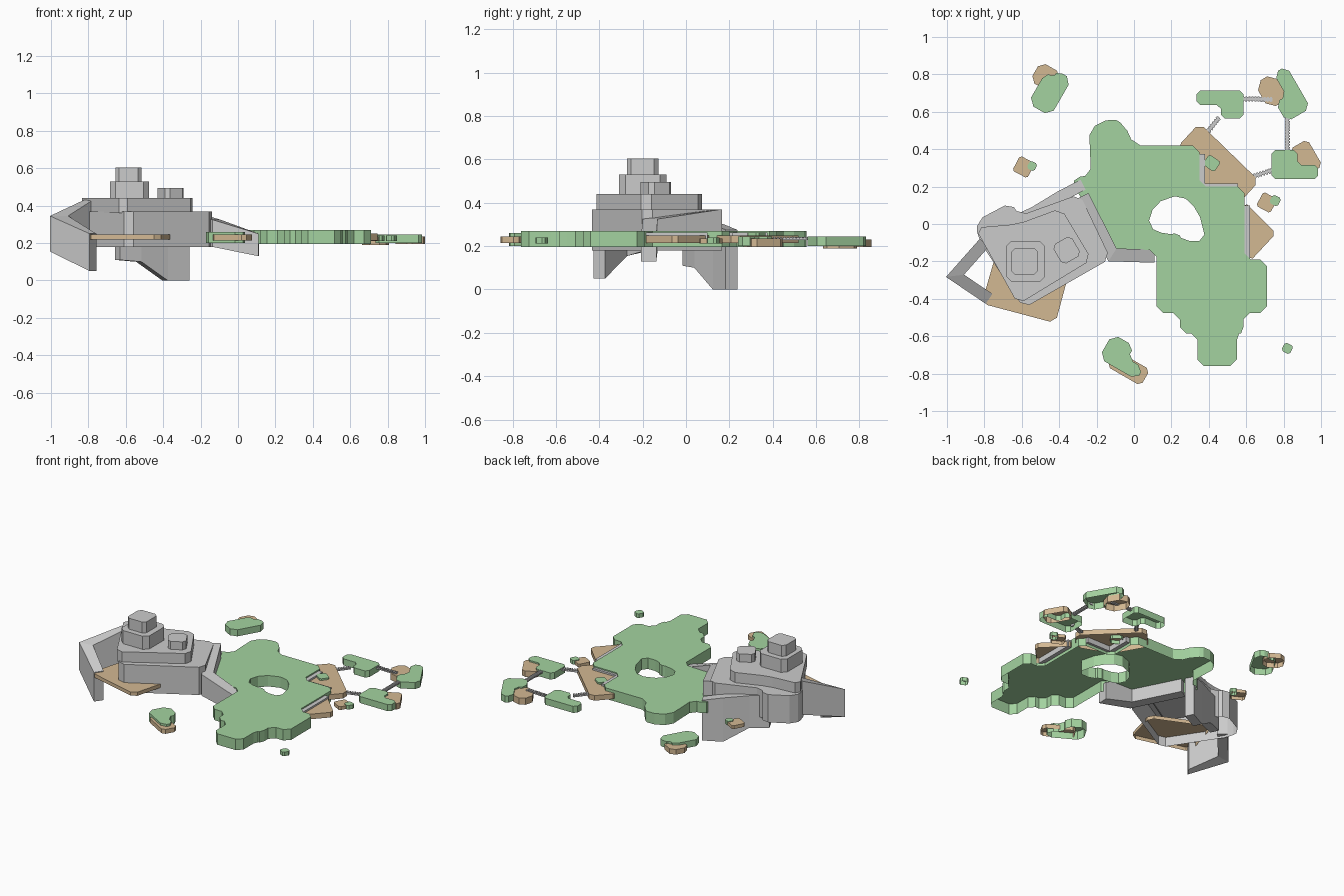
import bpy, bmesh, math
from mathutils import Vector, Matrix

if "Cube" in bpy.data.objects:
    bpy.data.objects.remove(bpy.data.objects["Cube"])


def material(name, rgb):
    m = bpy.data.materials.new(name)
    m.diffuse_color = (*rgb, 1)
    m.use_nodes = True
    m.node_tree.nodes["Principled BSDF"].inputs["Base Color"].default_value = m.diffuse_color
    return m


GRASS = material("grass", (0.37, 0.65, 0.35))
SAND = material("sand", (0.65, 0.48, 0.29))


def finish(name, bm, mat):
    me = bpy.data.meshes.new(name)
    bm.to_mesh(me)
    bm.free()
    ob = bpy.data.objects.new(name, me)
    bpy.context.collection.objects.link(ob)
    if mat:
        me.materials.append(mat)
    return ob


def cut_corners(pts, c):
    """Replace every corner with a short chamfer."""
    out = []
    for i, p in enumerate(pts):
        p = Vector(p)
        for q in (pts[i - 1], pts[(i + 1) % len(pts)]):
            d = Vector(q) - p
            out.append(p + d.normalized() * min(c, d.length * .35))
    return out


def slab(name, pts, z0, z1, mat=None, cut=.02, hole=None):
    """Open-bottomed shell: flat top plus side walls, with an optional hole."""
    bm = bmesh.new()
    edges, loops = [], []
    for loop in [pts] + ([hole] if hole else []):
        vs = [bm.verts.new((x, y, z1)) for x, y in cut_corners(loop, cut)]
        edges += [bm.edges.new((a, b)) for a, b in zip(vs, vs[1:] + vs[:1])]
        loops.append(vs)
    bmesh.ops.triangle_fill(bm, edges=edges, use_beauty=True, normal=(0, 0, 1))
    for f in bm.faces:
        f.normal_update()
        if f.normal.z < 0:
            f.normal_flip()
    for i, vs in enumerate(loops):
        ring = list(zip(vs, vs[1:] + vs[:1]))
        area = sum(a.co.x * b.co.y - b.co.x * a.co.y for a, b in ring)
        flip = (area < 0) != (i > 0)
        low = {v: bm.verts.new((v.co.x, v.co.y, z0)) for v in vs}
        for a, b in ring:
            q = (a, low[a], low[b], b)
            bm.faces.new(q[::-1] if flip else q)
    return finish(name, bm, mat)


def block(x, y, w, d, deg=0, notch=None):
    """Outline of a turned rectangle, optionally with one corner notched out."""
    pts = []
    for sx, sy in ((1, -1), (1, 1), (-1, 1), (-1, -1)):
        px, py = sx * w / 2, sy * d / 2
        if notch and notch[0] * sx > 0 and notch[1] * sy > 0:
            qx, qy = px - notch[0], py - notch[1]
            side = [(px, qy), (qx, qy), (qx, py)]
            pts += side if sx * sy > 0 else side[::-1]
        else:
            pts.append((px, py))
    rot = Matrix.Rotation(math.radians(deg), 2)
    return [rot @ Vector(p) + Vector((x, y)) for p in pts]


def wall(name, path, t, mat=None):
    """Solid wall along a path of (x, y, bottom, top), mitred at corners."""
    bm = bmesh.new()
    rings = []
    pts = [Vector(p[:2]) for p in path]
    for i, (x, y, b, top) in enumerate(path):
        d = [(pts[k + 1] - pts[k]).normalized() for k in (i - 1, i) if 0 <= k < len(pts) - 1]
        n = [Vector((-v.y, v.x)) for v in d]
        m = (n[0] + n[-1]).normalized()
        m *= t / 2 / m.dot(n[0])
        rings.append([bm.verts.new((x + s * m.x, y + s * m.y, z))
                      for s, z in ((-1, b), (1, b), (1, top), (-1, top))])
    for r, q in zip(rings, rings[1:]):
        for k in range(4):
            bm.faces.new((r[k], r[(k + 1) % 4], q[(k + 1) % 4], q[k]))
    bm.faces.new(rings[0])
    bm.faces.new(rings[-1][::-1])
    bmesh.ops.recalc_face_normals(bm, faces=bm.faces[:])
    return finish(name, bm, mat)


# Main island: north coast, stepped southern headland, central opening
coast = [(-.24, .51), (-.12, .57), (-.05, .53), (0, .42), (.35, .42), (.35, .2), (.59, .2), (.59, -.19)]
east, west, y_prev = [], [], -.19
for cx, half, y in ((.415, .295, -.475), (.415, .17, -.585), (.445, .105, -.76)):
    east += [(cx + half, y_prev), (cx + half, y)]
    west = [(cx - half, y), (cx - half, y_prev)] + west
    y_prev = y
west[-1] = (.12, -.14)
slab("main_island", coast + east + west + [(-.11, -.14), (-.32, .2), (-.32, .25), (-.23, .26)],
     .195, .27, GRASS, .035,
     [(.25, .16), (.345, .07), (.385, -.09), (.26, -.09), (.235, -.045), (.18, -.06), (.07, -.015), (.11, .11)])

# Beaches attached to the main island and fortress
slab("north_east_beach", [(.23, .41), (.35, .54), (.67, .23), (.57, .12), (.35, .2)], .215, .25, SAND, .03)
slab("east_beach", [(.59, .12), (.76, -.05), (.62, -.2)], .215, .25, SAND)
slab("fortress_beach", [(-.72, -.1), (-.815, -.425), (-.42, -.53), (-.35, -.27)], .22, .245, SAND, .03)

# Grey retaining edges between grass and beach
for a, b in (((.365, .375), (.365, .19)), ((.38, .203), (.555, .203)), ((.605, .1), (.605, -.19))):
    wall("retaining_edge", [(*a, .215, .262), (*b, .215, .262)], .028)

# Outlying grass isles, each with one notched corner
slab("north_west_isle", block(-.45, .71, .14, .23, -30, (-.05, .04)), .2, .245, GRASS, .035)
slab("north_isle", block(.46, .64, .25, .15, 0, (-.13, -.07)), .2, .245, GRASS)
slab("far_isle", block(.815, .695, .15, .26, 30, (-.07, .14)), .2, .245, GRASS, .03)
slab("east_isle", block(.86, .318, .25, .155, 0, (.11, .08)), .2, .245, GRASS)
slab("south_isle", block(-.05, -.71, .235, .15, -30, (.1, .075)), .2, .26, GRASS, .035)

# Sand banks below those isles
slab("north_west_bank", block(-.472, .785, .13, .12, -30), .195, .23, SAND, .03)
slab("far_bank", block(.735, .71, .12, .16, 30), .19, .235, SAND, .04)
slab("east_bank", block(.92, .355, .11, .165, 30), .195, .235, SAND)
slab("south_bank", block(-.03, -.77, .21, .1, -30), .215, .245, SAND)

# Tiny islets
for name, x, y, size, mat in (("west_islet", -.545, .31, .045, GRASS), ("west_sandbar", -.59, .305, .09, SAND),
                              ("east_islet", .755, .125, .05, GRASS), ("east_sandbar", .71, .115, .085, SAND),
                              ("lone_islet", .82, -.665, .05, GRASS)):
    slab(name, block(x, y, size, size, -28), .212, .24 if mat == GRASS else .235, mat, .01)
slab("beach_islet", block(.415, .325, .075, .065, -35), .225, .262, GRASS, .01)

# Plank bridges linking the islands
for a, b in (((.575, .67), (.74, .665)), ((.82, .57), (.82, .385)),
             ((.745, .29), (.625, .25)), ((.455, .57), (.385, .48))):
    a, b = Vector(a), Vector(b)
    wall("bridge_deck", [(*a, .228, .238), (*b, .228, .238)], .018)
    n = round((b - a).length / .016)
    for k in range(n):
        p, q = a.lerp(b, (k + .2) / n), a.lerp(b, (k + .8) / n)
        wall("bridge_plank", [(*p, .234, .243), (*q, .234, .243)], .027)

# Fortress tiers and towers
slab("fortress_lower_tier", [(-.84, -.07), (-.84, .02), (-.66, .115), (-.61, .045), (-.29, .16),
                             (-.125, -.185), (-.59, -.45)], .18, .37, None, .035)
slab("fortress_upper_tier", [(-.85, -.02), (-.62, .0), (-.39, .085), (-.225, -.19), (-.62, -.43)],
     .36, .44, None, .035)
slab("tower_base", block(-.58, -.2, .21, .22), .43, .53, None, .03)
slab("tower_top", block(-.585, -.2, .14, .145), .52, .605)
slab("side_turret", block(-.36, -.14, .115, .12, 30), .43, .495)

# Cliff walls around the fortress
wall("west_hook_wall", [(-.8, -.1, .2, .43), (-.957, -.277, .155, .345), (-.775, -.4, .05, .25)], .064)
wall("north_keel_wall", [(-.645, .01, .11, .33), (-.53, .065, .1, .32), (-.39, .15, 0, .3),
                         (-.272, .21, 0, .275)], .06)
wall("east_fortress_wall", [(-.275, .15, .18, .37), (-.115, -.165, .18, .325), (.11, -.172, .13, .25)], .07)
